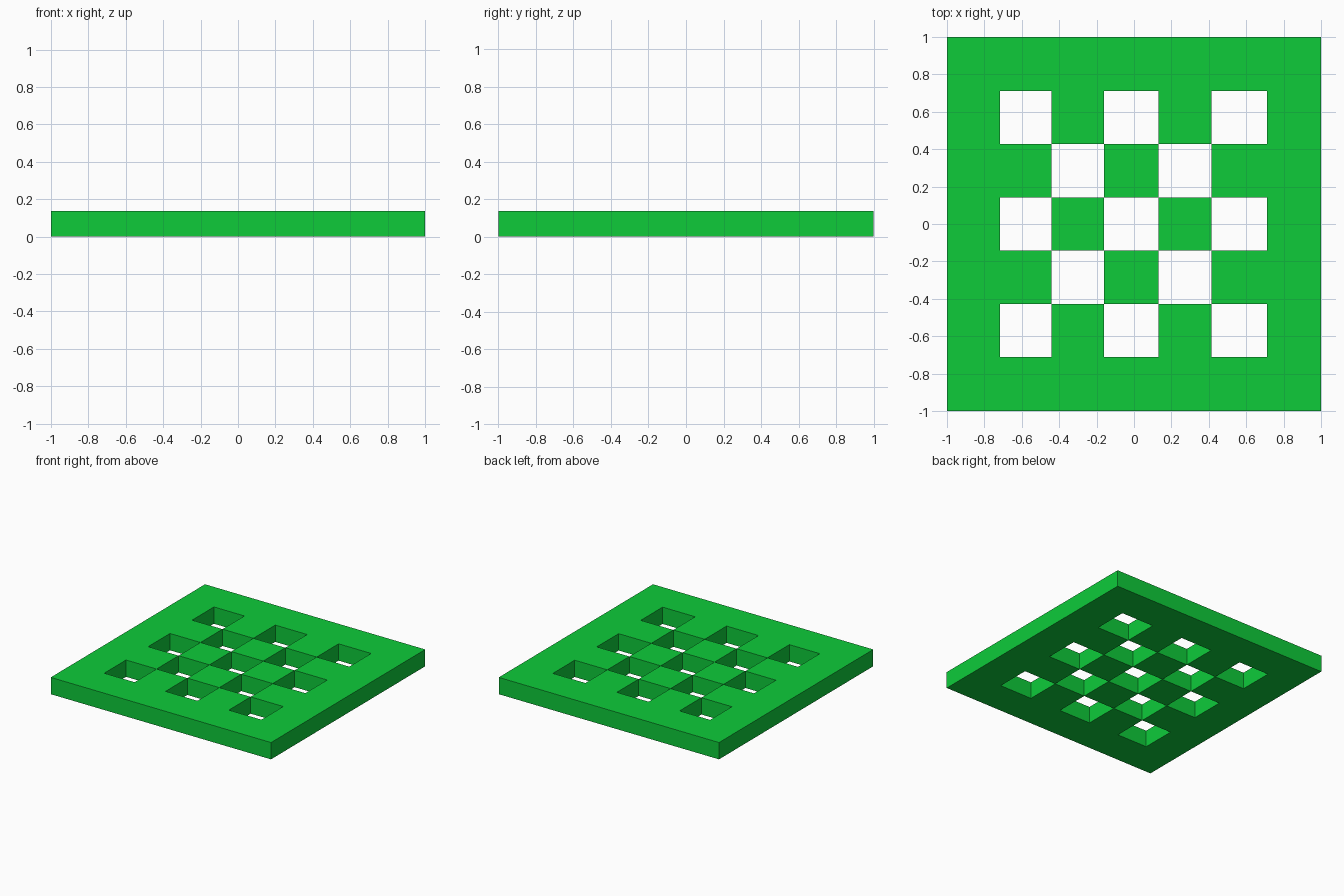
import bpy
import bmesh

if "Cube" in bpy.data.objects:
    bpy.data.objects.remove(bpy.data.objects["Cube"])

# Lattice lines and plate thickness
XS = [-1, -0.717, -0.44, -0.16, 0.13, 0.415, 0.711, 1]
YS = [-1, -0.712, -0.428, -0.142, 0.142, 0.428, 0.712, 1]
H = 0.138


def solid(i, j):
    """True where a cell of the 7 x 7 lattice is filled."""
    if not (0 <= i < 7 and 0 <= j < 7):
        return False
    border = i in (0, 6) or j in (0, 6)
    return border or (i + j) % 2 == 1


bm = bmesh.new()
low = [[bm.verts.new((x, y, 0)) for y in YS] for x in XS]
top = [[bm.verts.new((x, y, H)) for y in YS] for x in XS]

# Top and bottom skins, plus walls wherever a filled cell meets an opening
for i in range(7):
    for j in range(7):
        if not solid(i, j):
            continue
        ring = [(i, j), (i + 1, j), (i + 1, j + 1), (i, j + 1)]
        bm.faces.new([top[a][b] for a, b in ring])
        bm.faces.new([low[a][b] for a, b in reversed(ring)])
        for k, (di, dj) in enumerate([(0, -1), (1, 0), (0, 1), (-1, 0)]):
            if not solid(i + di, j + dj):
                (a, b), (c, d) = ring[k], ring[(k + 1) % 4]
                bm.faces.new([low[a][b], low[c][d], top[c][d], top[a][b]])

mesh = bpy.data.meshes.new("checkered_plate")
bm.to_mesh(mesh)
bm.free()
plate = bpy.data.objects.new("checkered_plate", mesh)
bpy.context.collection.objects.link(plate)

# Green finish
green = bpy.data.materials.new("green")
green.diffuse_color = (0.0044, 0.6, 0.042, 1)
green.use_nodes = True
green.node_tree.nodes["Principled BSDF"].inputs["Base Color"].default_value = green.diffuse_color
mesh.materials.append(green)
